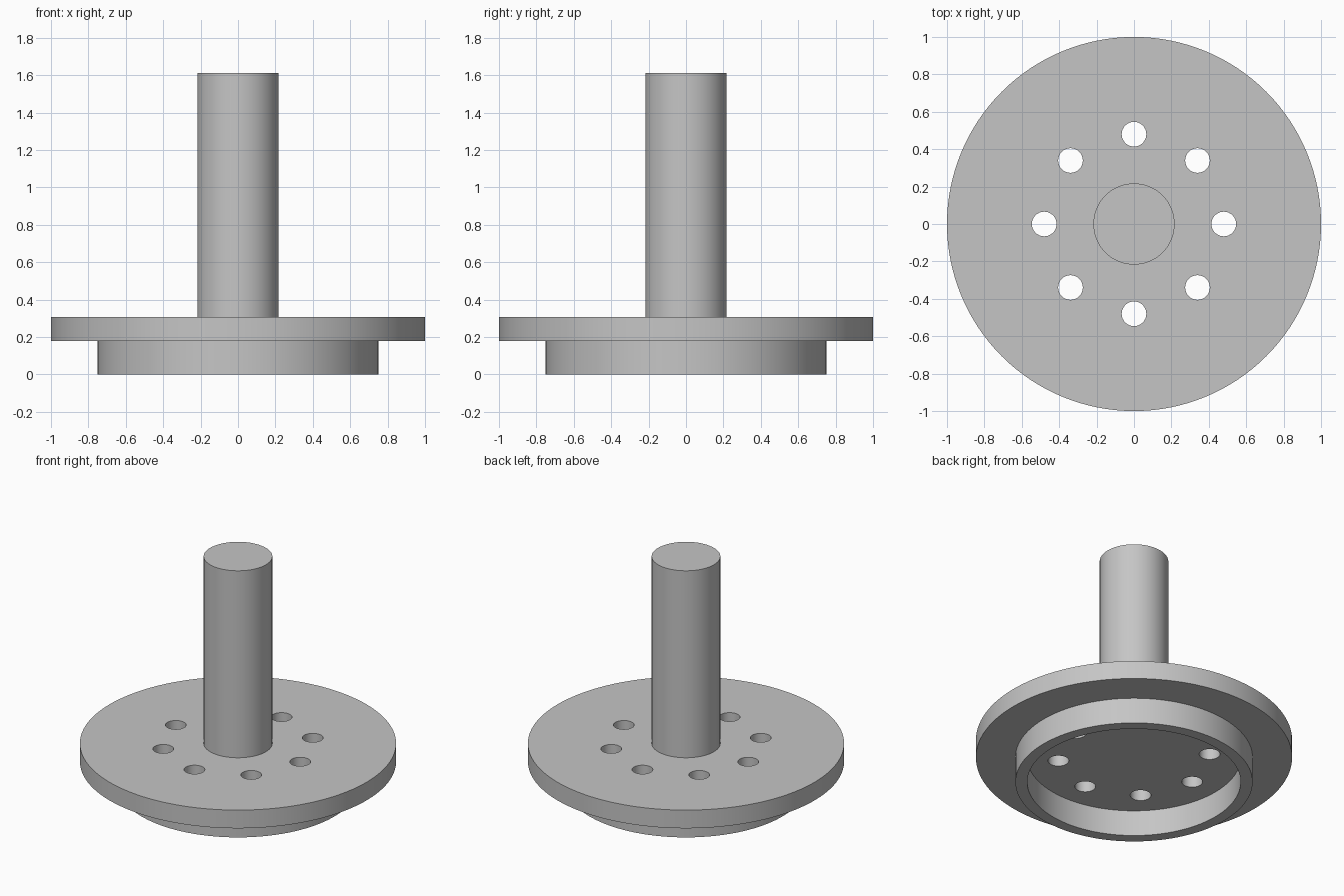
import bpy
import bmesh
import math
from mathutils import Matrix, Vector

cube = bpy.data.objects.get("Cube")
if cube:
    bpy.data.objects.remove(cube, do_unlink=True)

# Dimensions
FLANGE_R, FLANGE_BOTTOM, FLANGE_TOP = 1.0, 0.18, 0.307
RIM_R, RIM_INNER_R = 0.75, 0.675
SHAFT_R, SHAFT_TOP = 0.217, 1.612
HOLE_R, HOLE_CIRCLE_R, HOLE_COUNT = 0.066, 0.48, 8
SEGMENTS = 128

steel = bpy.data.materials.new("plain_grey")
steel.use_nodes = True
grey = (0.56, 0.56, 0.56, 1)
steel.diffuse_color = grey
steel.node_tree.nodes["Principled BSDF"].inputs["Base Color"].default_value = grey


def add_object(name, bm):
    """Turn a bmesh into a linked object with the grey material."""
    bmesh.ops.recalc_face_normals(bm, faces=bm.faces)
    mesh = bpy.data.meshes.new(name)
    bm.to_mesh(mesh)
    bm.free()
    mesh.materials.append(steel)
    obj = bpy.data.objects.new(name, mesh)
    bpy.context.collection.objects.link(obj)
    return obj


def lathe(name, profile):
    """Spin a radius/height profile round z, capping both ends."""
    bm = bmesh.new()
    rings = []
    for radius, z in profile:
        angles = [math.tau * i / SEGMENTS for i in range(SEGMENTS)]
        rings.append([bm.verts.new((radius * math.cos(a), radius * math.sin(a), z))
                      for a in angles])
    for low, high in zip(rings, rings[1:]):
        for i in range(SEGMENTS):
            j = (i + 1) % SEGMENTS
            bm.faces.new((low[i], low[j], high[j], high[i]))
    bm.faces.new(rings[0])
    bm.faces.new(rings[-1])
    return add_object(name, bm)


def select_only(obj):
    bpy.ops.object.select_all(action="DESELECT")
    obj.select_set(True)
    bpy.context.view_layer.objects.active = obj


# Flange disc with the hollow rim beneath it
flange = lathe("flange_with_rim", [
    (RIM_INNER_R, FLANGE_BOTTOM), (RIM_INNER_R, 0), (RIM_R, 0),
    (RIM_R, FLANGE_BOTTOM), (FLANGE_R, FLANGE_BOTTOM), (FLANGE_R, FLANGE_TOP)])

# Central shaft, seated slightly into the flange
shaft = lathe("shaft", [(SHAFT_R, FLANGE_TOP - 0.03), (SHAFT_R, SHAFT_TOP)])

# Circle of bolt holes
bm = bmesh.new()
for i in range(HOLE_COUNT):
    place = (Matrix.Rotation(math.tau * i / HOLE_COUNT, 4, "Z")
             @ Matrix.Translation(Vector((HOLE_CIRCLE_R, 0, FLANGE_TOP))))
    bmesh.ops.create_cone(bm, cap_ends=True, segments=32, radius1=HOLE_R,
                          radius2=HOLE_R, depth=0.5, matrix=place)
cutter = add_object("bolt_hole_cutter", bm)
cutter.hide_render = True

holes = flange.modifiers.new("bolt_holes", "BOOLEAN")
holes.operation = "DIFFERENCE"
holes.solver = "EXACT"
holes.object = cutter
select_only(flange)
bpy.ops.object.modifier_apply(modifier=holes.name)
bpy.data.objects.remove(cutter, do_unlink=True)

# Smooth walls with crisp edges
for part in (flange, shaft):
    select_only(part)
    bpy.ops.object.shade_smooth_by_angle(angle=math.radians(30))
